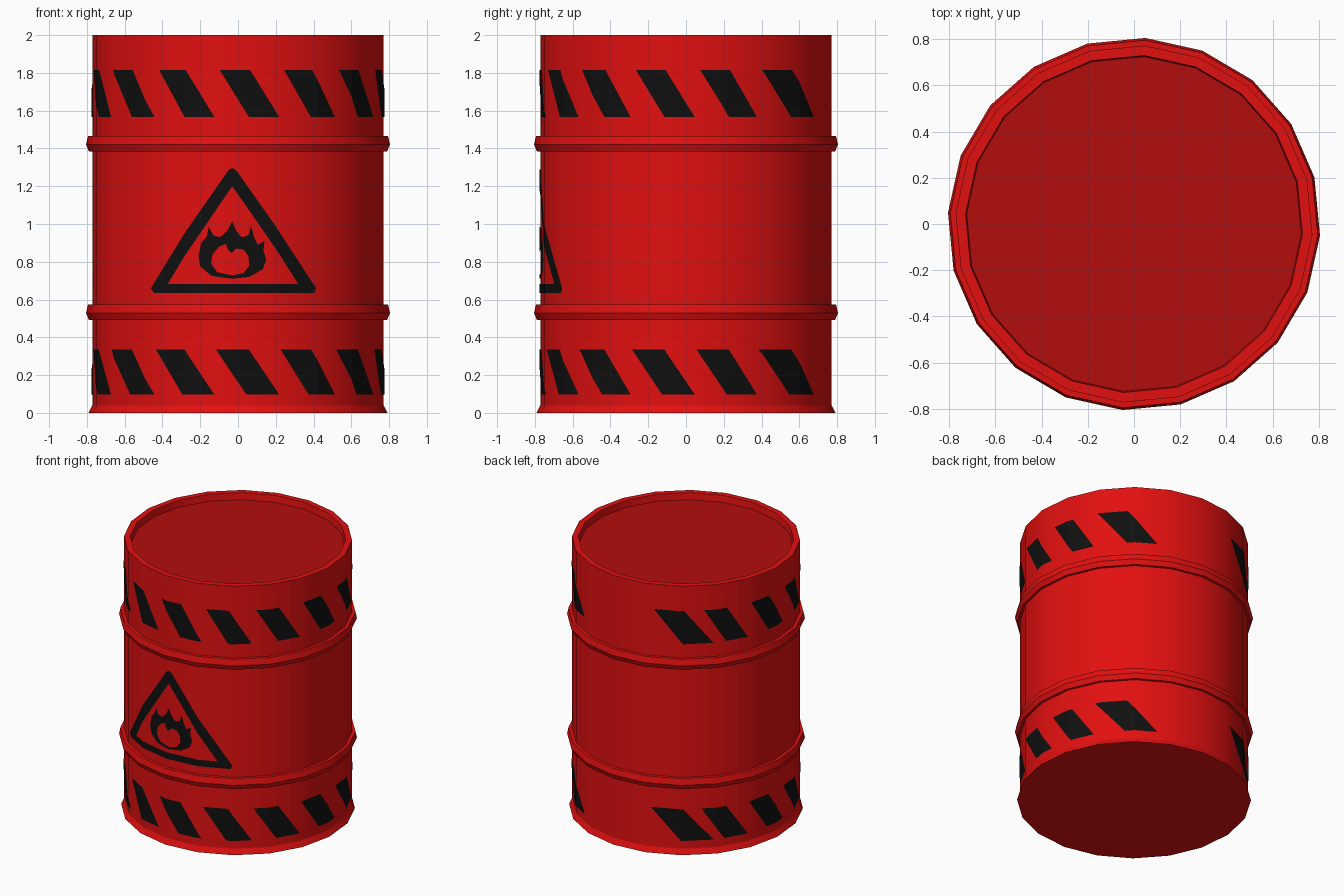
import bpy, bmesh, math

if "Cube" in bpy.data.objects:
    bpy.data.objects.remove(bpy.data.objects["Cube"])

SIDES = 20
STEP = math.tau / SIDES
OFFSET = math.radians(-3.5)      # turn of the polygon, measured from the front
R = 0.773


def material(name, rgb):
    m = bpy.data.materials.new(name)
    m.diffuse_color = (*rgb, 1)
    m.use_nodes = True
    m.node_tree.nodes["Principled BSDF"].inputs["Base Color"].default_value = m.diffuse_color
    return m


RED = material("red paint", (0.76, 0.005, 0.005))
DARK_RED = material("dark red lid", (0.45, 0.004, 0.004))
BLACK = material("black paint", (0.005, 0.005, 0.005))


def finish(bm, name, mats):
    me = bpy.data.meshes.new(name)
    bm.to_mesh(me)
    bm.free()
    for m in mats:
        me.materials.append(m)
    ob = bpy.data.objects.new(name, me)
    bpy.context.collection.objects.link(ob)
    return ob


def point(angle, r, z):
    # angle 0 is the front (-y), growing towards +x
    return (r * math.sin(angle), -r * math.cos(angle), z)


def decal(name, shapes):
    """Fill flat shapes (each a list of loops of (angle, z)), wrap them on the drum."""
    bm = bmesh.new()
    for loops in shapes:
        edges = []
        for loop in loops:
            vs = [bm.verts.new((u, z, 0)) for u, z in loop]
            edges += [bm.edges.new((vs[i - 1], vs[i])) for i in range(len(vs))]
        bmesh.ops.triangle_fill(bm, use_beauty=True, use_dissolve=False,
                                edges=edges, normal=(0, 0, 1))
    for k in range(-SIDES // 2, SIDES // 2 + 1):
        bmesh.ops.bisect_plane(bm, geom=bm.verts[:] + bm.edges[:] + bm.faces[:],
                               plane_co=(OFFSET + k * STEP, 0, 0), plane_no=(1, 0, 0))
    for v in bm.verts:
        u, z = v.co.x, v.co.y
        local = (u - OFFSET) % STEP - STEP / 2
        v.co = point(u, R * math.cos(STEP / 2) / math.cos(local) + 0.003, z)
    bm.normal_update()
    for f in bm.faces:
        c = f.calc_center_median()
        if f.normal.x * c.x + f.normal.y * c.y < 0:
            f.normal_flip()
    return finish(bm, name, [BLACK])


# Drum body: turned profile with two ribs, base flare and recessed lid
def rib(z):
    return [(R, z), (0.791, z), (0.806, z + 0.035), (0.796, z + 0.08), (R, z + 0.08)]


profile = ([(0.792, 0), (R, 0.04)] + rib(0.493) + rib(1.385)
           + [(R, 2.0), (0.73, 2.0), (0.725, 1.95)])
bm = bmesh.new()
rings = [[bm.verts.new(point(OFFSET + i * STEP, r, z)) for i in range(SIDES)]
         for r, z in profile]
for a, b in zip(rings, rings[1:]):
    for i in range(SIDES):
        j = (i + 1) % SIDES
        bm.faces.new((a[i], a[j], b[j], b[i]))
bm.faces.new(rings[0][::-1])
lid = bm.faces.new(rings[-1])
lid.material_index = 1
bmesh.ops.recalc_face_normals(bm, faces=bm.faces[:])
drum = finish(bm, "drum_body", [RED, DARK_RED])
bpy.context.view_layer.objects.active = drum
drum.select_set(True)
bpy.ops.object.shade_smooth_by_angle(angle=math.radians(21))


# Slanted warning stripes, with a gap of two stripes at the back
def stripe_band(name, first, width, shift, z0, z1):
    shapes = []
    for k in range(-6, 6):
        extra = 3.5 if k in (-6, 5) else 0
        a = first + k * 360 / 14
        w, s = width + extra, shift + extra
        loop = [(a + s, z0), (a + s + w, z0), (a + w, z1), (a, z1)]
        shapes.append([[(math.radians(u), z) for u, z in loop]])
    decal(name, shapes)


stripe_band("upper_stripes", -7.2, 12, 11.5, 1.567, 1.815)
stripe_band("lower_stripes", -8.7, 13, 12, 0.098, 0.335)


# Flammable warning sign on the front, drawn in x and z
def wrap(loop):
    return [(math.asin(x / 0.769), z) for x, z in loop]


def centi(loop):
    return wrap([(x / 100, z / 100) for x, z in loop])


outer = [(-44.5, 63.5), (40, 63.5), (41, 66), (-1, 128.5), (-3, 129.6), (-5, 128.5), (-46, 66)]
inner = [(-37.3, 68.3), (32, 68.3), (-3, 120)]
flame = [(-3, 71), (-14, 72.5), (-20, 77.5), (-21, 83), (-19.5, 90), (-16.5, 93.5),
         (-15.5, 98.5), (-13, 94), (-9.5, 93), (-5.5, 96.5), (-3, 101.5), (-1, 96.5),
         (2, 93), (5.5, 94), (7, 99), (8.5, 93), (10.5, 89), (14, 91), (13.5, 86),
         (15, 81), (13, 76), (6, 72)]
heart = [(-3, 72.8), (-11, 74.5), (-14.3, 79), (-13.5, 84), (-10, 88), (-6.5, 89.5),
         (-5, 86), (-3.5, 84.5), (-1, 87), (3, 86.5), (5.5, 83), (6, 78), (3, 74)]
decal("warning_sign", [[centi(outer), centi(inner)], [centi(flame), centi(heart)]])
